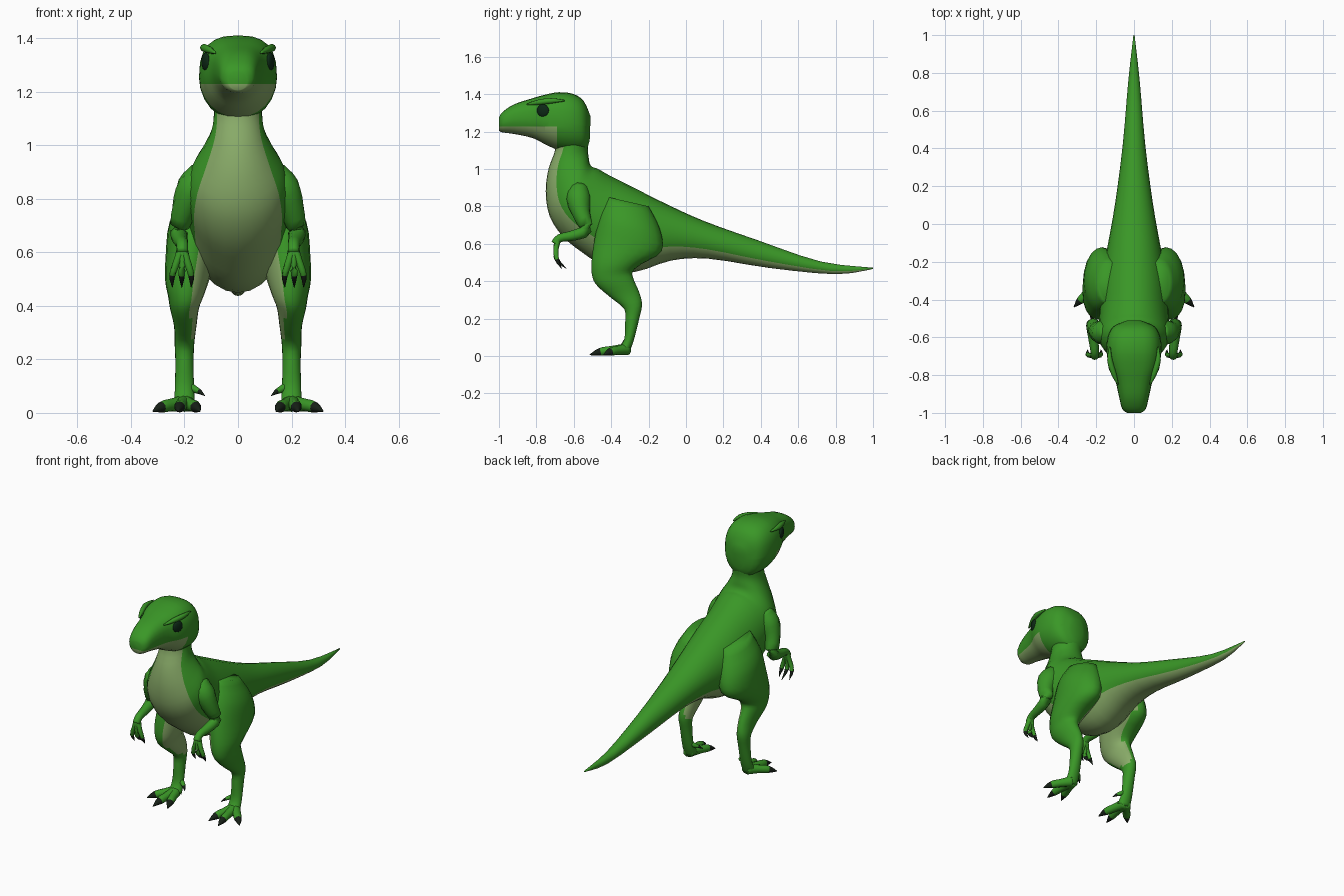
import bpy, bmesh, math
from mathutils import Vector, Matrix

cube = bpy.data.objects.get("Cube")
if cube:
    bpy.data.objects.remove(cube, do_unlink=True)


def material(name, rgb):
    m = bpy.data.materials.new(name)
    m.use_nodes = True
    m.diffuse_color = (*rgb, 1)
    bsdf = next(n for n in m.node_tree.nodes if n.type == "BSDF_PRINCIPLED")
    bsdf.inputs["Base Color"].default_value = (*rgb, 1)
    bsdf.inputs["Roughness"].default_value = 0.8
    return m


GREEN = material("skin green", (0.042, 0.31, 0.02))
PALE = material("belly pale green", (0.25, 0.41, 0.14))
DARK = material("claw dark", (0.008, 0.014, 0.008))
EYE = material("eye dark green", (0.004, 0.022, 0.008))


def smooth_rows(rows, steps):
    """Catmull-Rom interpolation through rows of numbers."""
    out = []
    last = len(rows) - 1
    for i in range(last):
        a, b, c, d = (rows[min(max(k, 0), last)] for k in range(i - 1, i + 3))
        for k in range(steps):
            t = k / steps
            out.append([q + t / 2 * (r - p + t * (2 * p - 5 * q + 4 * r - s
                        + t * (3 * (q - r) + s - p)))
                        for p, q, r, s in zip(a, b, c, d)])
    return out + [list(rows[-1])]


def skin(rings):
    """Bridge equal rings of points into a closed bmesh."""
    bm = bmesh.new()
    loops = [[bm.verts.new(p) for p in ring] for ring in rings]
    n = len(loops[0])
    for a, b in zip(loops, loops[1:]):
        for k in range(n):
            bm.faces.new((a[k], a[(k + 1) % n], b[(k + 1) % n], b[k]))
    bm.faces.new(loops[0])
    bm.faces.new(loops[-1])
    bmesh.ops.recalc_face_normals(bm, faces=bm.faces)
    return bm


def finish(name, bm, mats):
    mesh = bpy.data.meshes.new(name)
    for f in bm.faces:
        f.smooth = True
    bm.to_mesh(mesh)
    bm.free()
    for m in mats:
        mesh.materials.append(m)
    obj = bpy.data.objects.new(name, mesh)
    bpy.context.collection.objects.link(obj)
    return obj


def power(v, e):
    return math.copysign(abs(v) ** e, v)


def loft(rows, sides=24, steps=3, square=1.0):
    """Rows: upper y, z, lower y, z, half width, centre x."""
    rings = []
    for uy, uz, ly, lz, w, cx in smooth_rows(rows, steps):
        ring = []
        for k in range(sides):
            a = math.tau * k / sides
            e = square if math.cos(a) > 0 else 1.0
            c, s = power(math.cos(a), e), power(math.sin(a), e)
            ring.append((cx + w * s, (uy + ly) / 2 + c * (uy - ly) / 2,
                         (uz + lz) / 2 + c * (uz - lz) / 2))
        rings.append(ring)
    return skin(rings)


def tube(name, rows, side, sides=10, steps=3, claw=True):
    """Rows: x, y, z, radius. The last span becomes a dark claw."""
    pts = smooth_rows([(r[0] * side, *r[1:]) for r in rows], steps)
    centres = [Vector(p[:3]) for p in pts]
    rings = []
    for i, c in enumerate(centres):
        d = centres[min(i + 1, len(pts) - 1)] - centres[max(i - 1, 0)]
        q = d.to_track_quat("Z", "X")
        rings.append([c + q @ Vector((math.cos(a), math.sin(a), 0)) * max(pts[i][3], 0.001)
                      for a in (math.tau * k / sides for k in range(sides))])
    bm = skin(rings)
    bm.faces.ensure_lookup_table()
    if claw:
        first = (len(rings) - 1 - steps) * sides
        for f in bm.faces[first:]:
            f.material_index = 1
        bm.faces[-2].material_index = 0
    return finish(name, bm, [GREEN, DARK])


# Tail, torso and neck in one sweep, pale along the underside
trunk = [
    (1, .472, 1, .465, .003), (.72, .505, .8, .437, .03), (.38, .62, .45, .47, .06),
    (.1, .72, .12, .52, .1), (-.1, .81, -.08, .51, .135), (-.28, .9, -.27, .45, .17),
    (-.4, .96, -.42, .47, .18), (-.47, 1, -.55, .55, .185), (-.5, 1.01, -.66, .64, .19),
    (-.515, 1.03, -.73, .75, .175), (-.52, 1.06, -.75, .88, .135),
    (-.525, 1.1, -.735, 1, .1), (-.52, 1.15, -.7, 1.1, .09), (-.515, 1.25, -.7, 1.18, .1)]
SIDES = 24
bm = loft([(*r, 0) for r in trunk], SIDES)
for i, f in enumerate(bm.faces):
    f.material_index = int(abs(i % SIDES + .5 - SIDES / 2) < SIDES / 6)
finish("body", bm, [GREEN, PALE])

# Head with a pale lower jaw cut along the mouth line
skull = [
    (-1, 1.275, -1, 1.205, .035), (-.98, 1.305, -.98, 1.195, .062),
    (-.92, 1.345, -.92, 1.187, .078), (-.83, 1.375, -.82, 1.165, .1),
    (-.76, 1.395, -.75, 1.13, .13), (-.68, 1.41, -.68, 1.1, .145),
    (-.6, 1.4, -.6, 1.09, .14), (-.545, 1.36, -.54, 1.1, .11), (-.51, 1.28, -.515, 1.15, .04)]
bm = loft([(*r, 0) for r in skull], SIDES, square=.75)
for co, no in (((0, 0, 1.228), (0, 0, 1)), ((0, -.69, 0), (0, 1, 0))):
    bmesh.ops.bisect_plane(bm, geom=bm.verts[:] + bm.edges[:] + bm.faces[:],
                           plane_co=co, plane_no=no)
for f in bm.faces:
    c = f.calc_center_median()
    f.material_index = int(c.z < 1.228 and c.y < -.69)
finish("head", bm, [GREEN, PALE])

# Leg rows: front y, z, back y, z, half width, centre x
leg = [
    (-.42, .85, -.2, .8, .06, .13), (-.46, .75, -.14, .68, .1, .155),
    (-.49, .62, -.13, .56, .095, .175), (-.505, .5, -.24, .49, .082, .19),
    (-.5, .42, -.285, .45, .066, .195), (-.47, .37, -.28, .41, .054, .2),
    (-.4, .31, -.25, .34, .042, .197), (-.33, .25, -.235, .275, .037, .2),
    (-.325, .18, -.25, .2, .034, .2), (-.33, .09, -.28, .08, .036, .2),
    (-.36, .045, -.305, .015, .04, .2)]
toe_tips = {"outer": (.318, -.44), "middle": (.225, -.515), "inner": (.142, -.49)}
finger_tips = {"outer": (.245, -.665), "middle": (.21, -.64), "inner": (.175, -.665)}

for side, label in ((1, "left"), (-1, "right")):
    # Leg with a pale inner face
    bm = loft([(*r[:5], r[5] * side) for r in leg], 20)
    bm.normal_update()
    for f in bm.faces:
        z = f.calc_center_median().z
        f.material_index = int(f.normal.x * side < -.6 and .27 < z < .6)
    finish(label + "_leg", bm, [GREEN, PALE])

    # Toes and dewclaw
    for part, (x, y) in toe_tips.items():
        at = lambda t: (.2 + (x - .2) * t, -.315 + (y + .315) * t)
        tube(f"{label}_{part}_toe", [(*at(0), .036, .032), (*at(.4), .03, .024),
             (*at(.72), .022, .021), (*at(1), .006, .002)], side)
    tube(label + "_dewclaw", [(.195, -.3, .11, .015), (.165, -.31, .09, .014),
         (.145, -.325, .08, .01), (.124, -.345, .064, .001)], side, 8)

    # Arm, bent at the elbow, and hand
    tube(label + "_arm", [(.13, -.57, .9, .05), (.165, -.575, .84, .065),
         (.2, -.56, .76, .048), (.22, -.535, .675, .034), (.215, -.6, .645, .028),
         (.208, -.675, .63, .022), (.208, -.7, .6, .022)], side, 12, claw=False)
    for part, (x, y) in finger_tips.items():
        tube(f"{label}_{part}_finger", [(.208, -.685, .625, .018),
             ((x + .208) / 2, -.695, .57, .014), (x, -.69, .515, .012),
             (x, y, .468, .001)], side, 8)

    # Eye and brow ridge
    bm = bmesh.new()
    bmesh.ops.create_uvsphere(bm, u_segments=16, v_segments=10, radius=1)
    bm.transform(Matrix.Translation((.121 * side, -.765, 1.312))
                 @ Matrix.Rotation(-.34 * side, 4, "Z")
                 @ Matrix.Diagonal((.012, .034, .034, 1)))
    finish(label + "_eye", bm, [EYE])
    tube(label + "_brow", [(.085, -.85, 1.345, .004), (.108, -.79, 1.356, .014),
         (.128, -.72, 1.364, .014), (.128, -.65, 1.365, .004)], side, 8, claw=False)
